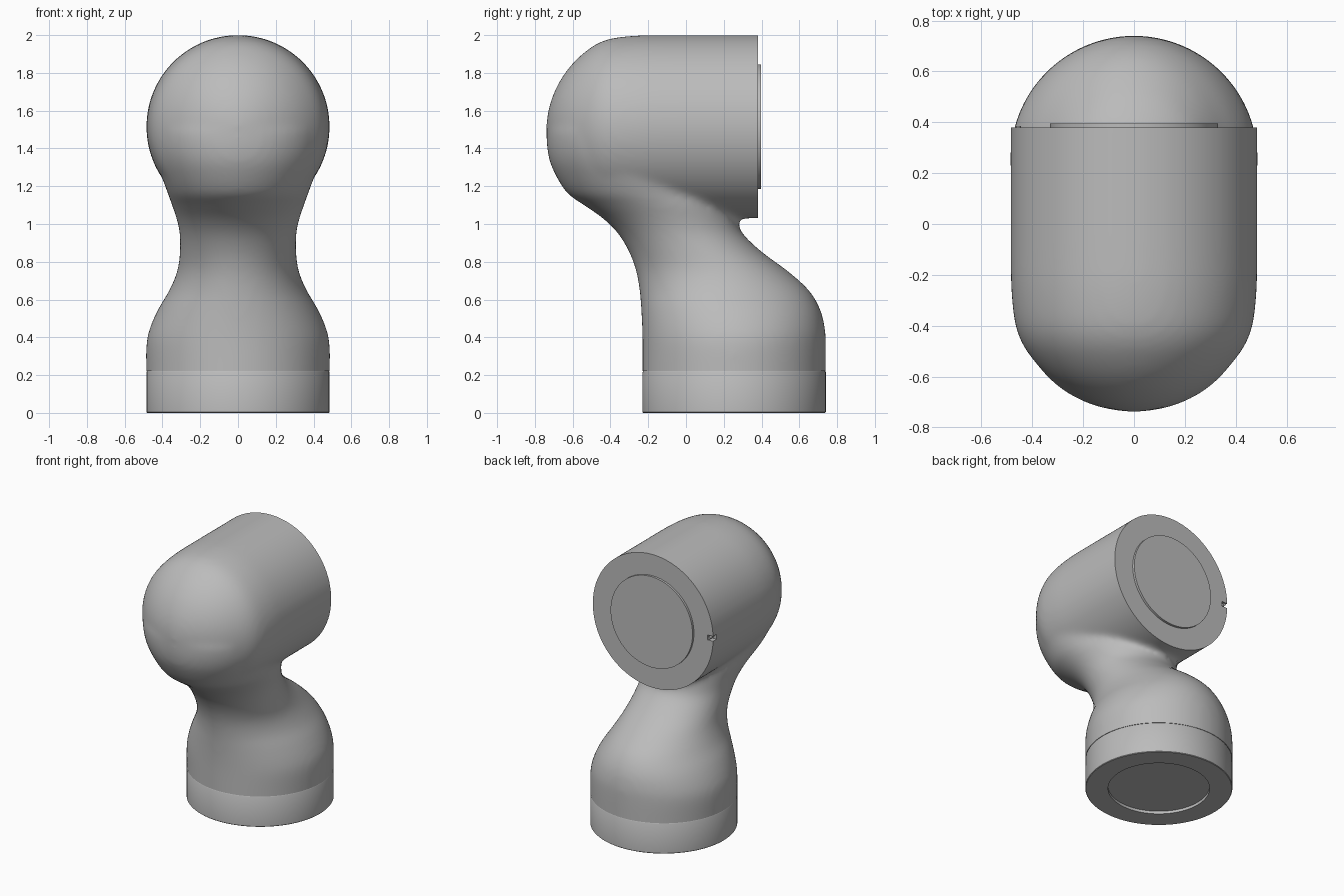
import bpy, bmesh, math
from mathutils import Vector, Matrix

cube = bpy.data.objects.get("Cube")
if cube:
    bpy.data.objects.remove(cube, do_unlink=True)

R = 0.485          # radius of both joint ends
BASE_Y = 0.255     # axis of the standing joint
HEAD_Z = 1.515     # axis of the lying joint
BACK = 0.38        # rear face of the head
SEAM = 0.222       # joint between collar and body
SEGS = 96

grey = bpy.data.materials.new("satin grey")
grey.use_nodes = True
grey.diffuse_color = (0.5, 0.5, 0.5, 1)
grey.node_tree.nodes["Principled BSDF"].inputs["Base Color"].default_value = (0.5, 0.5, 0.5, 1)


def make_object(name, bm):
    bmesh.ops.recalc_face_normals(bm, faces=bm.faces)
    mesh = bpy.data.meshes.new(name)
    bm.to_mesh(mesh)
    bm.free()
    mesh.materials.append(grey)
    obj = bpy.data.objects.new(name, mesh)
    bpy.context.collection.objects.link(obj)
    return obj


def activate(obj):
    bpy.ops.object.select_all(action='DESELECT')
    obj.select_set(True)
    bpy.context.view_layer.objects.active = obj


def apply_modifier(obj, kind, **settings):
    mod = obj.modifiers.new(kind.lower(), kind)
    for key, value in settings.items():
        setattr(mod, key, value)
    activate(obj)
    bpy.ops.object.modifier_apply(modifier=mod.name)


def smooth(obj):
    activate(obj)
    bpy.ops.object.shade_smooth_by_angle(angle=math.radians(35))


def skin(bm, rings):
    """Bridge rings of points and close both ends."""
    loops = [[bm.verts.new(p) for p in ring] for ring in rings]
    for a, b in zip(loops, loops[1:]):
        for i in range(len(a)):
            j = (i + 1) % len(a)
            bm.faces.new((a[i], a[j], b[j], b[i]))
    bm.faces.new(loops[0][::-1])
    bm.faces.new(loops[-1])


def ring(rx, ry, cy, z):
    angles = [math.tau * i / SEGS for i in range(SEGS)]
    return [Vector((rx * math.cos(a), cy + ry * math.sin(a), z)) for a in angles]


def spline(rows, steps=5):
    """Smooth curve through rows of numbers."""
    out = []
    for i in range(len(rows) - 1):
        p, q, r, s = (Vector(rows[min(max(i + k, 0), len(rows) - 1)]) for k in (-1, 0, 1, 2))
        for k in range(steps):
            t = k / steps
            out.append(q + (r - p) * (t / 2) + (p * 2 - q * 5 + r * 4 - s) * (t * t / 2)
                       + (q * 3 - p - r * 3 + s) * (t ** 3 / 2))
    return out + [Vector(rows[-1])]


# Neck sections: height, front y, back y, half width
neck = [(0, -.23, .74, R), (.18, -.23, .74, R), (.36, -.23, .74, R), (.45, -.232, .735, .466),
        (.55, -.237, .71, .422), (.65, -.246, .65, .363), (.75, -.264, .54, .322),
        (.85, -.3, .405, .308), (.95, -.36, .3, .309), (1.03, -.44, .268, .326),
        (1.1, -.54, .25, .35), (1.17, -.635, .19, .375), (1.3, -.71, .12, .42),
        (1.4, -.735, .06, .44), (1.5, -.738, 0, .44)]

# Head profile: y along the axis, radius
dome = [(-.1, R), (-.25, .483), (-.38, .47), (-.46, .445), (-.53, .4), (-.6, .335),
        (-.66, .255), (-.705, .165), (-.73, .08), (-.738, .02)]

# Body: neck and head blended into one smooth casting
bm = bmesh.new()
skin(bm, [ring(w, (b - f) / 2, (b + f) / 2, z) for z, f, b, w in spline([list(n) + [] for n in neck])])
turn = Matrix.Translation((0, 0, HEAD_Z)) @ Matrix.Rotation(-math.pi / 2, 4, 'X')
profile = [Vector((BACK + .1, R))] + spline(dome)
skin(bm, [[turn @ p for p in ring(r, r, 0, y)] for y, r in profile])
body = make_object("joint_body", bm)
apply_modifier(body, 'REMESH', mode='VOXEL', voxel_size=0.018)
apply_modifier(body, 'SMOOTH', factor=0.5, iterations=14)

# Trim the body flat at the rear of the head and at the collar seam
bm = bmesh.new()
bm.from_mesh(body.data)


def trim(faces, point, normal):
    parts = set(faces)
    for f in faces:
        parts.update(f.verts)
        parts.update(f.edges)
    bmesh.ops.bisect_plane(bm, geom=list(parts), plane_co=point, plane_no=normal, clear_outer=True)
    bmesh.ops.edgeloop_fill(bm, edges=[e for e in bm.edges if e.is_boundary])


trim([f for f in bm.faces if f.calc_center_median().z > 0.98], (0, BACK, 0), (0, 1, 0))
trim(bm.faces[:], (0, 0, SEAM), (0, 0, -1))
bmesh.ops.recalc_face_normals(bm, faces=bm.faces)
bm.to_mesh(body.data)
bm.free()
body.data.materials.clear()
body.data.materials.append(grey)

# Small cable slot in the rear rim
bm = bmesh.new()
bmesh.ops.create_cube(bm, size=1, matrix=Matrix.Translation((-.475, BACK, HEAD_Z))
                      @ Matrix.Diagonal((.07, .08, .035, 1)))
cutter = make_object("slot_cutter", bm)
cutter.hide_render = True
apply_modifier(body, 'BOOLEAN', operation='DIFFERENCE', solver='EXACT', object=cutter)
bpy.data.objects.remove(cutter, do_unlink=True)
smooth(body)

# Pin inside the slot
bm = bmesh.new()
bmesh.ops.create_cone(bm, cap_ends=True, segments=16, radius1=.01, radius2=.01, depth=.05,
                      matrix=Matrix.Translation((-.455, BACK - .02, HEAD_Z))
                      @ Matrix.Rotation(math.pi / 2, 4, 'X'))
smooth(make_object("slot_pin", bm))

# Raised disc on the rear of the head
bm = bmesh.new()
skin(bm, [[turn @ p for p in ring(.33, .33, 0, y)] for y in (BACK - .02, BACK + .016)])
smooth(make_object("rear_disc", bm))

# Collar with a shallow recess underneath
bm = bmesh.new()
collar = [(.335, .02), (.335, 0), (R - .004, 0), (R, .004), (R, SEAM - .006), (R - .005, SEAM + .002)]
skin(bm, [ring(r, r, BASE_Y, z) for r, z in collar])
smooth(make_object("base_collar", bm))
